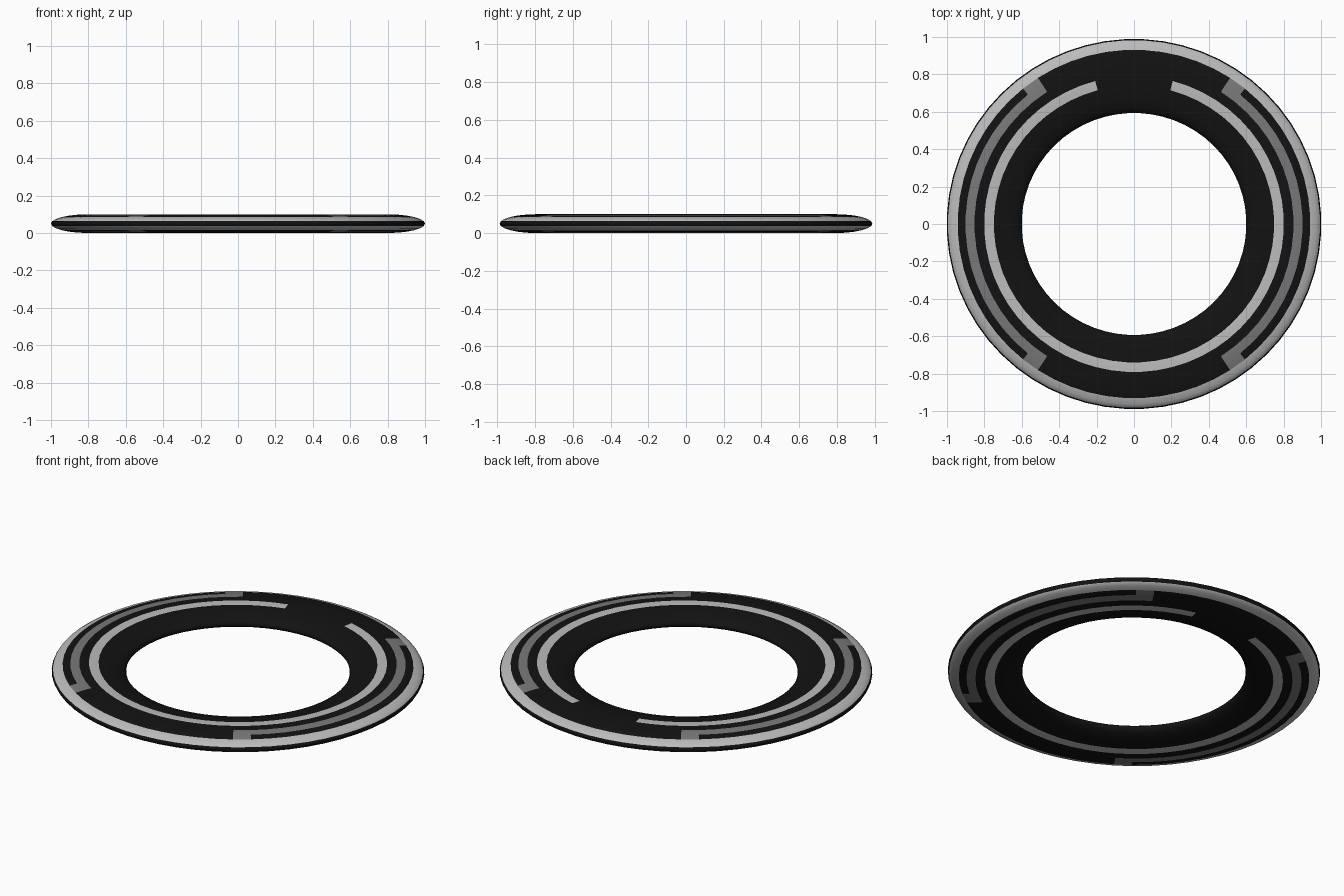
import bpy
from math import cos, sin, pi, radians, degrees, atan2

if "Cube" in bpy.data.objects:
    bpy.data.objects.remove(bpy.data.objects["Cube"])

SEG, RINGS = 60, 24            # around the ring, around the section
MAJOR, MINOR, HALF_H = 0.8, 0.2, 0.05
SCALE_X = 1 / cos(pi / SEG)    # flat sides reach exactly x = 1
SCALE_Y = SCALE_X * 0.988      # slightly narrower front to back


def material(name, v):
    m = bpy.data.materials.new(name)
    m.diffuse_color = (v, v, v, 1)
    m.use_nodes = True
    m.node_tree.nodes["Principled BSDF"].inputs["Base Color"].default_value = m.diffuse_color
    return m


# Flattened torus: faces are addressed by (segment, section row)
verts, faces, slots = [], [], []
for i in range(SEG):
    a = 2 * pi * (i + 0.5) / SEG
    for j in range(RINGS):
        t = 2 * pi * j / RINGS
        r = MAJOR + MINOR * cos(t)
        verts.append((r * cos(a) * SCALE_X, r * sin(a) * SCALE_Y,
                      HALF_H + HALF_H * sin(t)))


def stripe(seg, row):
    """0 black, 1 light, 2 mid grey; the underside mirrors the top."""
    a = radians(360 * (seg + 1) / SEG)
    from_back = degrees(abs(atan2(cos(a), sin(a))))   # angle from +y
    from_side = degrees(abs(atan2(sin(a), abs(cos(a)))))  # angle from x axis
    row = min(row, RINGS - 1 - row)
    if row in (1, 2):                        # full outer band
        return 1
    if row == 4 and from_side < 57:          # side arcs
        return 2
    if row == 3 and 51 < from_side < 57:     # tabs joining arcs to the band
        return 2
    if row == 6 and from_back > 15:          # inner band, open at the back
        return 1
    return 0


for i in range(SEG):
    k = (i + 1) % SEG
    for j in range(RINGS):
        n = (j + 1) % RINGS
        faces.append((i * RINGS + j, k * RINGS + j, k * RINGS + n, i * RINGS + n))
        slots.append(stripe(i, j))

mesh = bpy.data.meshes.new("striped_ring")
mesh.from_pydata(verts, [], faces)
for m in (material("black", 0.006), material("light_grey", 0.5),
          material("mid_grey", 0.19)):
    mesh.materials.append(m)
for p, s in zip(mesh.polygons, slots):
    p.material_index = s
    p.use_smooth = True
mesh.update()

ring = bpy.data.objects.new("striped_ring", mesh)
bpy.context.collection.objects.link(ring)
